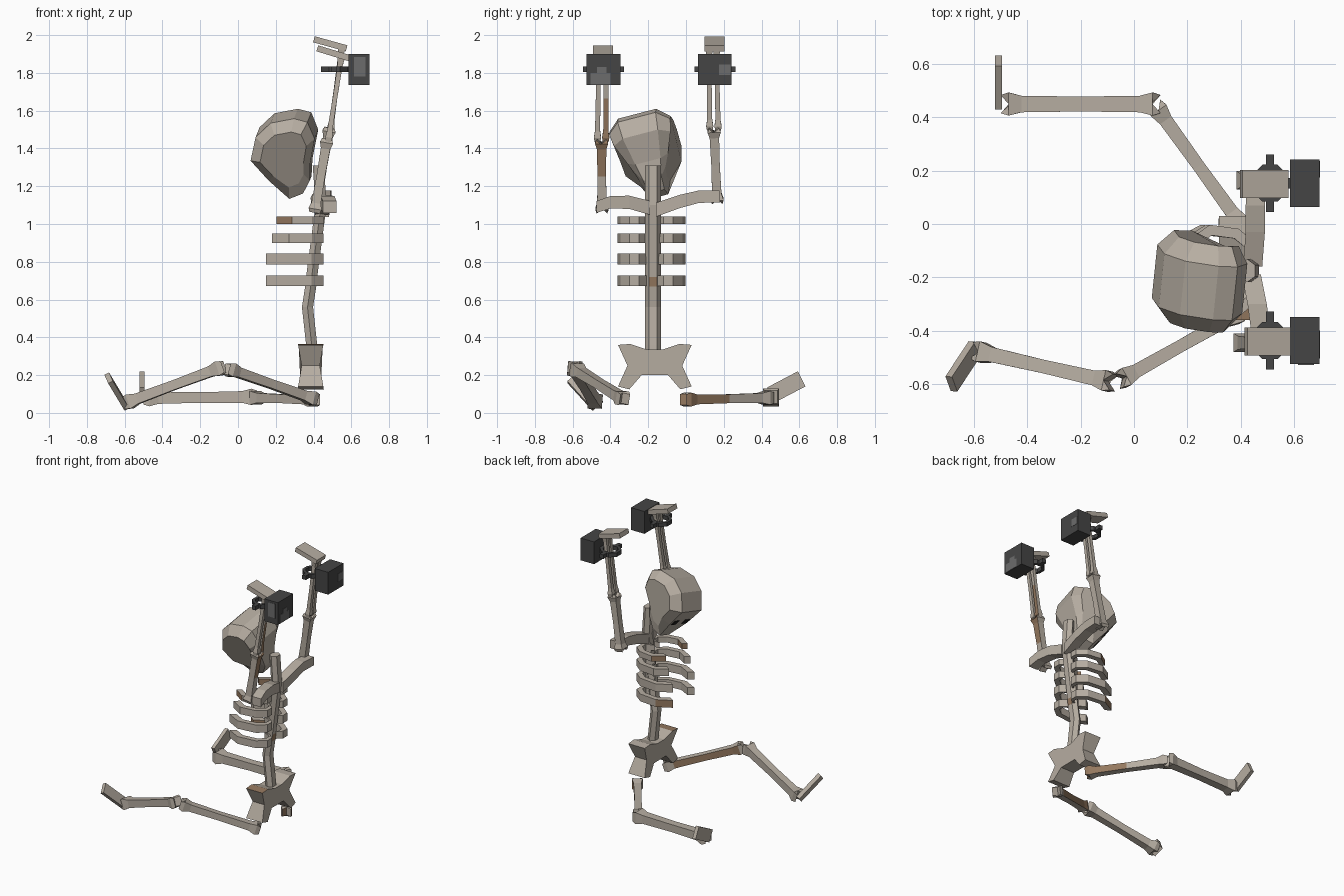
import bpy, bmesh, math
from mathutils import Vector as V

if "Cube" in bpy.data.objects:
    bpy.data.objects.remove(bpy.data.objects["Cube"])


def material(name, r, g, b):
    m = bpy.data.materials.new(name)
    m.diffuse_color = (r, g, b, 1)
    m.use_nodes = True
    m.node_tree.nodes["Principled BSDF"].inputs["Base Color"].default_value = m.diffuse_color
    return m


BONE = material("bone", 0.47, 0.42, 0.36)
STAIN = material("brown stain", 0.30, 0.19, 0.115)
IRON = material("dark iron", 0.06, 0.06, 0.06)
WORN = material("worn iron", 0.15, 0.15, 0.15)
DARK = material("socket black", 0.015, 0.014, 0.013)


def loft(name, rings, mat=BONE, closed=False):
    """Skin a list of equal-sized point rings."""
    bm = bmesh.new()
    vs = [[bm.verts.new(p) for p in r] for r in rings]
    n, k = len(vs[0]), len(vs)
    for i in range(k if closed else k - 1):
        a, b = vs[i], vs[(i + 1) % k]
        for j in range(n):
            bm.faces.new((a[j], a[(j + 1) % n], b[(j + 1) % n], b[j]))
    if not closed:
        for r in (vs[0], vs[-1]):
            if n == 6:      # two quads, so that notched ends fold cleanly
                bm.faces.new((r[0], r[1], r[4], r[5]))
                bm.faces.new((r[1], r[2], r[3], r[4]))
            else:
                bm.faces.new(r)
    bmesh.ops.recalc_face_normals(bm, faces=bm.faces)
    me = bpy.data.meshes.new(name)
    bm.to_mesh(me)
    bm.free()
    ob = bpy.data.objects.new(name, me)
    bpy.context.collection.objects.link(ob)
    me.materials.append(mat)
    return ob


def stain(ob, rule):
    """Brown on faces whose centre and normal satisfy the rule."""
    ob.data.materials.append(STAIN)
    for p in ob.data.polygons:
        if rule(p.center, p.normal):
            p.material_index = 1


def slab(name, a, b, wide, thick, mat=BONE):
    """Box running from a to b, with a width vector and a thickness."""
    a, b, w = V(a), V(b), V(wide) / 2
    t = (b - a).cross(w).normalized() * thick / 2
    return loft(name, [[p + w + t, p - w + t, p - w - t, p + w - t] for p in (a, b)], mat)


def box(name, lo, hi, mat):
    y, z = (lo[1] + hi[1]) / 2, (lo[2] + hi[2]) / 2
    return slab(name, (lo[0], y, z), (hi[0], y, z), (0, hi[1] - lo[1], 0), hi[2] - lo[2], mat)


def bone(name, a, b, w, hint=(0, 0, 1)):
    """Long bone: slim shaft, flared ends with a notch between two knuckles."""
    a, b = V(a), V(b)
    d = (b - a).normalized()
    s = d.cross(V(hint)).normalized()
    u = s.cross(d)
    rings = []
    for t, k, notch in ((0, 1.1, 0.6), (.05, 1.4, 0), (.13, 1, 0), (.5, .9, 0),
                        (.87, 1, 0), (.95, 1.4, 0), (1, 1.1, -0.6)):
        c, h = a.lerp(b, t), w * k / 2
        m = d * notch * w
        rings.append([c + s * h * i + u * h * j + (m if i == 0 else V())
                      for i, j in ((-1, -1), (0, -1), (1, -1), (1, 1), (0, 1), (-1, 1))])
    return loft(name, rings)


# Spine: six-sided column, gently bent
spine = []
for x, z in ((.395, .3), (.39, .36), (.368, .56), (.385, .67), (.39, .72), (.42, .95),
             (.44, 1.1), (.425, 1.31)):
    spine.append([(x + .034 * math.cos(i * math.pi / 3 + math.pi / 6),
                   -.175 + .043 * math.sin(i * math.pi / 3 + math.pi / 6), z) for i in range(6)])
stain(loft("spine", spine), lambda c, n: .67 < c.z < .72 and n.x > .8)

# Pelvis: winged outline with a pinched waist
half = [(.04, .335), (.13, .365), (.195, .36), (.145, .25), (.195, .14), (.135, .125), (.07, .2)]
strip = [(-y, z) for y, z in half[::-1]] + half
pelvis_rings = []
for x in (-1, 1):
    pelvis_rings.append([(.385 + x * (.048 + .17 * abs(z - .25)), y - .165, z) for y, z in strip])
stain(loft("pelvis", pelvis_rings), lambda c, n: n.z > .9 and c.y < -.25)

# Ribs: open hoops, left and right halves
path = [(0, .025), (-.19, .065), (-.19, .115), (.06, .165), (.6, .18), (1, .125)]
for k, (z, h, x1) in enumerate([(1.02, .042, .205), (.925, .052, .18), (.815, .058, .147), (.7, .054, .147)]):
    xs = .405
    for side, label in ((1, "left"), (-1, "right")):
        rings = []
        for t, y in path:
            x = xs - t * ((xs - x1) if t > 0 else .245)
            out = V((x, y, 0))
            inn = V((.32, 0, 0)) + (out - V((.32, 0, 0))) * .78
            if t == 0:
                inn = V((x - .04, y, 0))
            rings.append([(p.x, -.183 + side * p.y, z + e) for p, e in
                          ((out, -h / 2), (inn, -h / 2), (inn, h / 2), (out, h / 2))])
        rib = loft(f"rib_{k + 1}_{label}", rings)
        if (k, side) in ((0, 1), (0, -1), (3, 1)):
            stain(rib, lambda c, n: c.x < .27 and abs(n.z) < .5)

# Collar bones
for label, pts in (("right", [(.44, -.19, 1.085), (.462, -.3, 1.115), (.475, -.4, 1.115), (.485, -.475, 1.09)]),
                   ("left", [(.445, -.16, 1.075), (.455, -.03, 1.12), (.455, .07, 1.145), (.46, .18, 1.145)])):
    rings = []
    for i, p in enumerate(pts):
        w, h = .036, .037 - .002 * i
        rings.append([(p[0] + a * w, p[1], p[2] + b * h) for a, b in ((-1, -1), (1, -1), (1, 1), (-1, 1))])
    loft("collar_bone_" + label, rings)

# Skull: side profile (forward, up) lofted across its width in a tilted frame
lat = V((.1, .96, .25)).normalized()
up = V((-.68, -.12, .72))
up = (up - lat * up.dot(lat)).normalized()
fwd = up.cross(lat)
if fwd.x > 0:
    fwd = -fwd
jaw = V((.32, -.15, 1.16))


def head(f, u, s):
    return jaw + fwd * f + up * u + lat * s


profile = [(.043, .018), (.045, .17), (.04, .314), (-.068, .39), (-.18, .393), (-.29, .328),
           (-.33, .266), (-.295, .174), (-.172, .084), (-.106, .018), (-.03, -.01)]
rings = []
for s, k in ((-1, .72), (-.62, 1), (.62, 1), (1, .72)):
    ring = []
    for f, u in profile:
        f2, u2 = -.13 + (f + .13) * k, .2 + (u - .2) * k
        ring.append(head(f2, u2, s * .168 * (.42 + .58 * min(1, max(0, u) / .2))))
    rings.append(ring)
loft("skull", rings)
for s in (-1, 1):
    slab("eye_socket", head(.045, .165, s * .055), head(.044, .21, s * .055), lat * .045, .008, DARK)

# Arms, hands and shackles
for label, y, base, elbow, wrist, ha, hb in (
        ("right", -.442, (.405, -.445, 1.06), (.472, -.447, 1.45), (.55, -.442, 1.9), (.42, 1.93), (.59, 1.878)),
        ("left", .148, (.415, .165, 1.11), (.485, .148, 1.51), (.55, .142, 1.945), (.402, 1.978), (.575, 1.93))):
    upper = bone("upper_arm_" + label, base, elbow, .05, (1, 0, 0))
    if y < 0:
        stain(upper, lambda c, n: c.z > 1.3 and n.x > .7)
    for i, off in enumerate((-.022, .022)):
        o = V((0, off, 0))
        fore = bone(f"forearm_{label}_{i + 1}", V(elbow) + o + V((.005, 0, -.015)), V(wrist) + o * .9, .027, (1, 0, 0))
        if y < 0 and i == 1:
            stain(fore, lambda c, n: c.z < 1.7 and n.x > .7)
    slab("hand_" + label, (ha[0], y + .002, ha[1]), (hb[0], y + .002, hb[1]), (0, .105, 0), .033)
    # octagonal cuff with side lugs and a link into the wall block
    cx, cy, cz = .51, y + .005, 1.82
    cuff = []
    for i in range(8):
        a = i * math.pi / 4 + math.pi / 8
        cuff.append([(cx + r * math.cos(a), cy + r * math.sin(a), cz + e)
                     for r, e in ((.075, -.015), (.053, -.015), (.053, .015), (.075, .015))])
    loft("cuff_" + label, cuff, IRON, True)
    for s in (-1, 1):
        a, b = sorted((cy + s * .06, cy + s * .108))
        box("cuff_lug_" + label, (cx - .015, a, cz - .015), (cx + .015, b, cz + .015), IRON)
    box("cuff_link_" + label, (.57, cy - .02, cz - .015), (.6, cy + .02, cz + .015), IRON)
    box("wall_block_" + label, (.585, cy - .089, 1.735), (.695, cy + .089, 1.9), IRON)
    # worn patches
    if y < 0:
        box("worn_patch", (.694, -.505, 1.737), (.697, -.4, 1.80), WORN)
        box("worn_patch", (.694, -.47, 1.80), (.697, -.42, 1.83), WORN)
        box("worn_patch", (.615, cy - .091, 1.78), (.675, cy - .088, 1.885), WORN)
    else:
        box("worn_patch", (.694, .175, 1.79), (.697, .236, 1.845), WORN)

# Legs and feet
thigh = bone("thigh_left", (.41, -.015, .07), (.075, .45, .08), .052)
stain(thigh, lambda c, n: n.x > .5 and c.y < .3)
bone("shin_left", (.1, .45, .085), (-.5, .45, .078), .062)
slab("foot_left", (-.508, .45, .095), (-.508, .612, .18), (0, -.04, .08), .026)
thigh = bone("thigh_right", (.41, -.325, .07), (-.06, -.59, .235), .052)
stain(thigh, lambda c, n: n.y > .5 and -.05 < c.x < .25)
bone("shin_right", (-.075, -.595, .245), (-.6, -.475, .05), .056)
slab("foot_right", (-.598, -.468, .04), (-.685, -.6, .185), (.02, -.055, -.045), .028)
